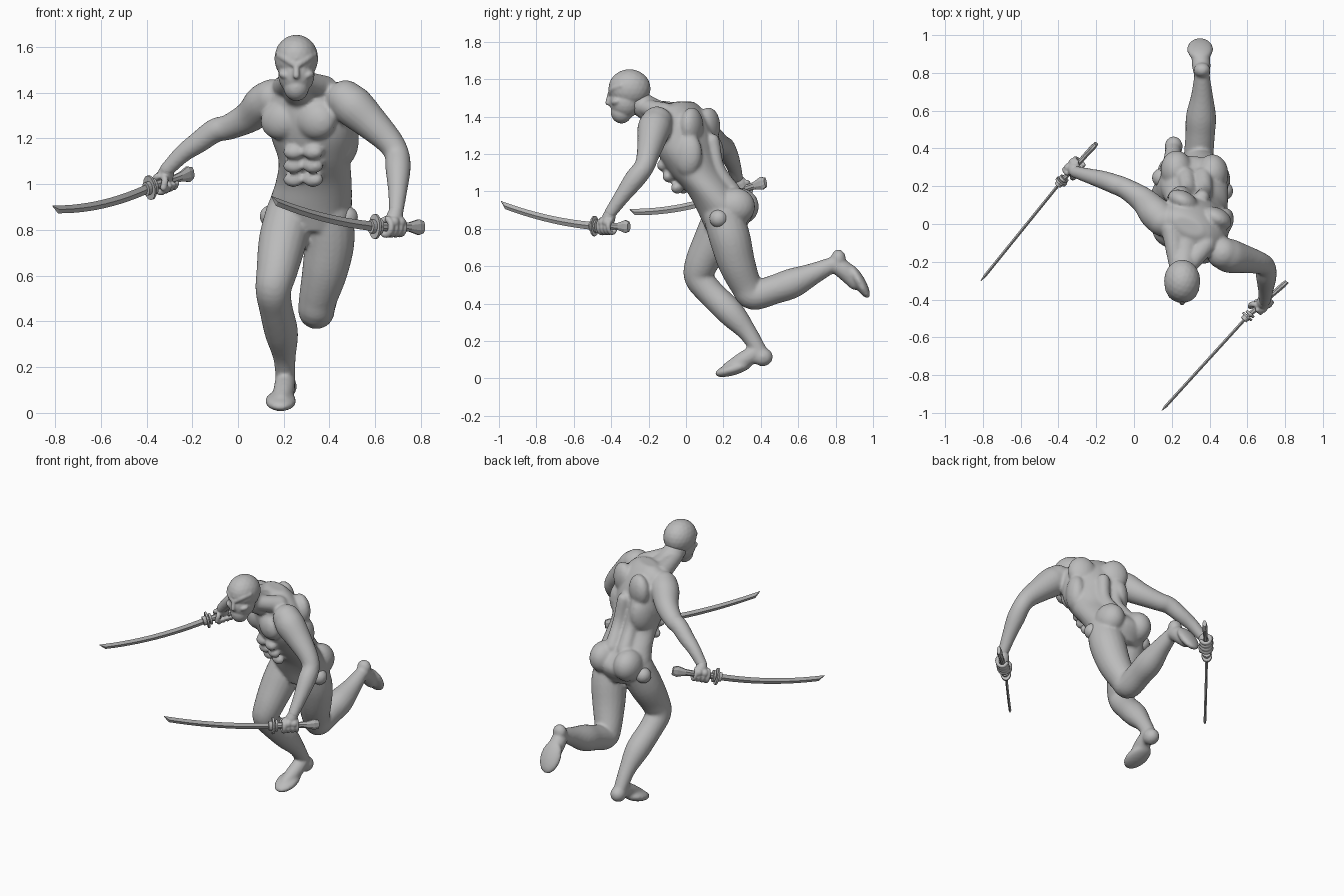
import bpy, bmesh
from math import sin, cos, pi, radians
from mathutils import Vector, Matrix, Euler, Quaternion

cube = bpy.data.objects.get("Cube")
if cube:
    bpy.data.objects.remove(cube)

grey = bpy.data.materials.new("plain_grey")
grey.use_nodes = True
grey.diffuse_color = (0.5, 0.5, 0.5, 1)
grey.node_tree.nodes["Principled BSDF"].inputs["Base Color"].default_value = (0.5, 0.5, 0.5, 1)


def finish(bm, name, voxel=0, smooth=0):
    """Turn a bmesh into an object, optionally fused into one smooth skin."""
    bmesh.ops.recalc_face_normals(bm, faces=bm.faces)
    for f in bm.faces:
        f.smooth = bool(voxel)
    me = bpy.data.meshes.new(name)
    bm.to_mesh(me)
    bm.free()
    me.materials.append(grey)
    ob = bpy.data.objects.new(name, me)
    bpy.context.collection.objects.link(ob)
    if voxel:
        rm = ob.modifiers.new("fuse", 'REMESH')
        rm.mode = 'VOXEL'
        rm.voxel_size = voxel
        rm.use_smooth_shade = True
        sm = ob.modifiers.new("soften", 'SMOOTH')
        sm.factor = 0.5
        sm.iterations = smooth
    return ob


def ball(bm, c, r, pitch=0, roll=0, yaw=0):
    rot = Euler((radians(pitch), radians(roll), radians(yaw)))
    r = (r, r, r) if isinstance(r, float) else r
    bmesh.ops.create_icosphere(bm, subdivisions=3, radius=1,
                               matrix=Matrix.LocRotScale(Vector(c), rot, Vector(r)))


def loft(bm, rings):
    loops = [[bm.verts.new(p) for p in ring] for ring in rings]
    n = len(loops[0])
    for a, b in zip(loops, loops[1:]):
        for i in range(n):
            bm.faces.new((a[i], a[(i + 1) % n], b[(i + 1) % n], b[i]))
    bm.faces.new(loops[0])
    bm.faces.new(loops[-1])


def spline(pts, steps=5):
    """Smooth curve through points of any dimension."""
    pts = [Vector(p) for p in pts]
    ext = [pts[0] * 2 - pts[1]] + pts + [pts[-1] * 2 - pts[-2]]
    out = []
    for a, b, c, d in zip(ext, ext[1:], ext[2:], ext[3:]):
        for k in range(steps):
            t = k / steps
            out.append(0.5 * (2 * b + (c - a) * t + (2 * a - 5 * b + 4 * c - d) * t * t
                              + (3 * b - a - 3 * c + d) * t ** 3))
    return out + [pts[-1]]


def limb(bm, pts, sides=20):
    """Round tube through (x, y, z, radius) points with rounded ends."""
    path = spline(pts)
    rings, q, old = [], None, None
    for i, p in enumerate(path):
        t = (path[min(i + 1, len(path) - 1)] - path[max(i - 1, 0)]).to_3d().normalized()
        q = t.to_track_quat('Z', 'Y') if q is None else old.rotation_difference(t) @ q
        old = t
        rings.append([p.to_3d() + q @ Vector((cos(2 * pi * k / sides), sin(2 * pi * k / sides), 0)) * p[3]
                      for k in range(sides)])
    loft(bm, rings)
    for p in (pts[0], pts[-1]):
        ball(bm, p[:3], float(p[3]))


# ---- Body: torso as twisted oval rings (z, x, y, half width, half depth, yaw)
body = bmesh.new()
torso = [(.79, .32, .21, .13, .10, -12), (.90, .315, .21, .18, .15, -12),
         (1.0, .33, .14, .17, .135, -15), (1.1, .335, .055, .16, .14, -20),
         (1.2, .325, .01, .185, .15, -26), (1.3, .31, -.01, .195, .15, -27),
         (1.39, .30, -.025, .185, .13, -27), (1.45, .29, -.02, .14, .085, -27),
         (1.48, .29, -.01, .08, .04, -27)]
rings = []
for z, x, y, w, d, yaw in [tuple(v) for v in spline(torso, 4)]:
    a = radians(yaw)
    ring = []
    for k in range(32):
        u, v = w * cos(k * pi / 16), d * sin(k * pi / 16)
        ring.append(Vector((x + u * cos(a) - v * sin(a), y + u * sin(a) + v * cos(a), z)))
    rings.append(ring)
loft(body, rings)

# Chest, back and belly muscles, mirrored across the twisted chest frame
side, front = Vector((.89, -.45, 0)), Vector((-.45, -.89, 0))
for s in (-1, 1):
    ball(body, Vector((.31, -.01, 1.28)) + front * .105 + side * .085 * s, (.095, .06, .085), roll=12 * s, yaw=-27)
    ball(body, Vector((.31, 0, 1.35)) - front * .085 + side * .10 * s, (.085, .055, .10), yaw=-27)
    ball(body, Vector((.325, .02, 1.2)) - front * .05 + side * .13 * s, (.06, .085, .12), yaw=-27)
    limb(body, [(.31 + .05 * s, .14, 1.27, .04), (.33 + .045 * s, .17, 1.12, .04), (.32 + .045 * s, .25, .99, .05)])
    for z, y in ((1.14, -.105), (1.08, -.075), (1.02, -.03)):
        ball(body, (.285 + .043 * s, y - .016 * s, z), (.046, .032, .033), pitch=-25, yaw=-20)
    ball(body, (.32 + .095 * s, .275 - .01 * s, .92), (.085, .105, .10))
    limb(body, [(.26 + .03 * s, -.22, 1.45, .045), (.29 + .09 * s, -.07 - .04 * s, 1.42, .055)])

# Neck
limb(body, [(.28, -.06, 1.38, .085), (.265, -.17, 1.425, .07), (.255, -.26, 1.48, .066)])

# Arms
limb(body, [(.47, -.155, 1.37, .085), (.51, -.17, 1.335, .09), (.58, -.185, 1.27, .076),
            (.66, -.205, 1.19, .06), (.695, -.225, 1.13, .054), (.70, -.275, 1.065, .055),
            (.698, -.345, .97, .042), (.692, -.405, .885, .033)])
limb(body, [(.15, .02, 1.375, .085), (.11, .06, 1.35, .086), (.05, .125, 1.295, .07),
            (-.04, .185, 1.25, .056), (-.1, .21, 1.235, .053), (-.17, .235, 1.185, .048),
            (-.24, .255, 1.135, .04), (-.31, .275, 1.065, .032)])

# Legs: the right one planted, the left one swung back
limb(body, [(.225, .2, .87, .105), (.195, .15, .75, .105), (.17, .085, .62, .09),
            (.155, .07, .54, .079), (.165, .13, .46, .073), (.19, .24, .35, .073),
            (.203, .33, .245, .05), (.207, .39, .15, .042)])
limb(body, [(.395, .2, .87, .108), (.4, .235, .75, .11), (.38, .27, .62, .1),
            (.35, .32, .5, .084), (.343, .36, .445, .079), (.35, .47, .475, .078),
            (.355, .57, .51, .08), (.36, .68, .56, .058), (.36, .785, .61, .041)])

# Feet
ball(body, (.21, .41, .115), (.048, .055, .05))
limb(body, [(.207, .375, .14, .045), (.2, .3, .093, .046), (.19, .23, .053, .037)])
ball(body, (.187, .255, .052), (.068, .105, .034), pitch=17)
ball(body, (.36, .815, .64), (.045, .04, .05))
limb(body, [(.36, .795, .61, .043), (.355, .85, .575, .05), (.35, .905, .515, .042)])
ball(body, (.35, .925, .52), (.07, .105, .032), pitch=-60)
finish(body, "body", .0095, 5)

# ---- Hip knobs
for name, c in (("left_hip_knob", (.475, .175, .855)), ("right_hip_knob", (.145, .245, .86))):
    bm = bmesh.new()
    ball(bm, c, .05)
    for f in bm.faces:
        f.smooth = True
    finish(bm, name, .007, 2)

# ---- Masked head
head = bmesh.new()
ball(head, (.255, -.302, 1.55), (.096, .113, .104))
ball(head, (.255, -.325, 1.48), (.08, .085, .09))
ball(head, (.255, -.345, 1.425), (.056, .058, .062))
limb(head, [(.255, -.408, 1.52, .012), (.255, -.417, 1.475, .015)])
for s in (-1, 1):
    limb(head, [(.255 + .012 * s, -.405, 1.525, .014), (.255 + .05 * s, -.385, 1.55, .016),
                (.255 + .078 * s, -.345, 1.565, .014)])
    ball(head, (.255 + .045 * s, -.37, 1.475), (.034, .03, .02), roll=-20 * s)
finish(head, "head", .006, 4)


# ---- Curved swords and the fists that hold them
def sword(label, guard, tip, end, sag):
    guard, tip, end = Vector(guard), Vector(tip), Vector(end)
    axis = (guard - tip).normalized()
    flat = axis.cross(Vector((0, 0, 1))).normalized()
    up = flat.cross(axis)

    # Blade: slim diamond section, rising to a slanted point
    bm = bmesh.new()
    rings = []
    for t in [k / 12 * .95 for k in range(13)] + [1]:
        p = guard.lerp(tip, t) - Vector((0, 0, sag * 4 * t * (1 - t)))
        h = .021 - .004 * t if t < 1 else .002
        p += up * (.015 if t == 1 else 0)
        w = .008 if t < 1 else .001
        rings.append([p + up * h, p + flat * w, p - up * h, p - flat * w])
    loft(bm, rings)
    finish(bm, label + "_blade")

    # Grip: eight-sided, flaring to a wide pommel
    hold = (end - guard).normalized()
    hup = flat.cross(-hold) if flat.cross(-hold).z > 0 else flat.cross(hold)
    bm = bmesh.new()
    rings = []
    for t, h, w in ((0, .02, .014), (.6, .019, .014), (.72, .022, .015), (.9, .037, .016), (1, .028, .012)):
        p = guard.lerp(end, t)
        rings.append([p + hup * h * cos(k * pi / 4 + pi / 8) + flat * w * sin(k * pi / 4 + pi / 8)
                      for k in range(8)])
    loft(bm, rings)
    finish(bm, label + "_grip")

    # Guard: oval plate with a collar
    bm = bmesh.new()
    for offset, h, w, thick in ((-.012, .03, .02, .03), (.0, .055, .032, .012), (.02, .038, .026, .014)):
        rings = [[guard + hold * (offset + e * thick) + hup * h * cos(k * pi / 8) + flat * w * sin(k * pi / 8)
                  for k in range(16)] for e in (-.5, .5)]
        loft(bm, rings)
    finish(bm, label + "_guard")
    return guard, end, hold, hup, flat


def fist(name, grip, wrist, turn):
    guard, end, hold, up, flat = grip
    wrist = Vector(wrist)
    c = guard.lerp(end, .38)
    bm = bmesh.new()
    # Palm and back of the hand
    limb(bm, [(*wrist, .031), (*wrist.lerp(c + up * .025, .6), .036), (*(c + up * .02), .034)])
    for k in (-.018, .018):
        limb(bm, [(*wrist.lerp(c, .45), .026), (*(c + hold * k + up * .02 + flat * .02 * turn), .026)])
    # Four fingers and a thumb curled round the grip
    for i, off in enumerate((-.042, -.015, .012, .037)):
        arc = [c + hold * off + (up * cos(a) * 1.2 + flat * turn * sin(a)) * .03
               for a in (.3, 1.1, 1.9, 2.7, 3.5, 4.3)]
        limb(bm, [(*p, .0145 - .001 * i) for p in arc], 10)
    thumb = [c - hold * .02 + up * .04, c - hold * .04 + up * .02 - flat * turn * .032,
             c - hold * .055 - up * .012 - flat * turn * .03]
    limb(bm, [(*p, .015) for p in thumb], 10)
    finish(bm, name, .005, 3)


left = sword("left_sword", (.60, -.49, .815), (.145, -.99, .932), (.81, -.305, .812), .018)
fist("left_hand", left, (.692, -.405, .885), 1)
right = sword("right_sword", (-.385, .225, .985), (-.81, -.30, .89), (-.20, .425, 1.05), .026)
fist("right_hand", right, (-.31, .275, 1.065), -1)
